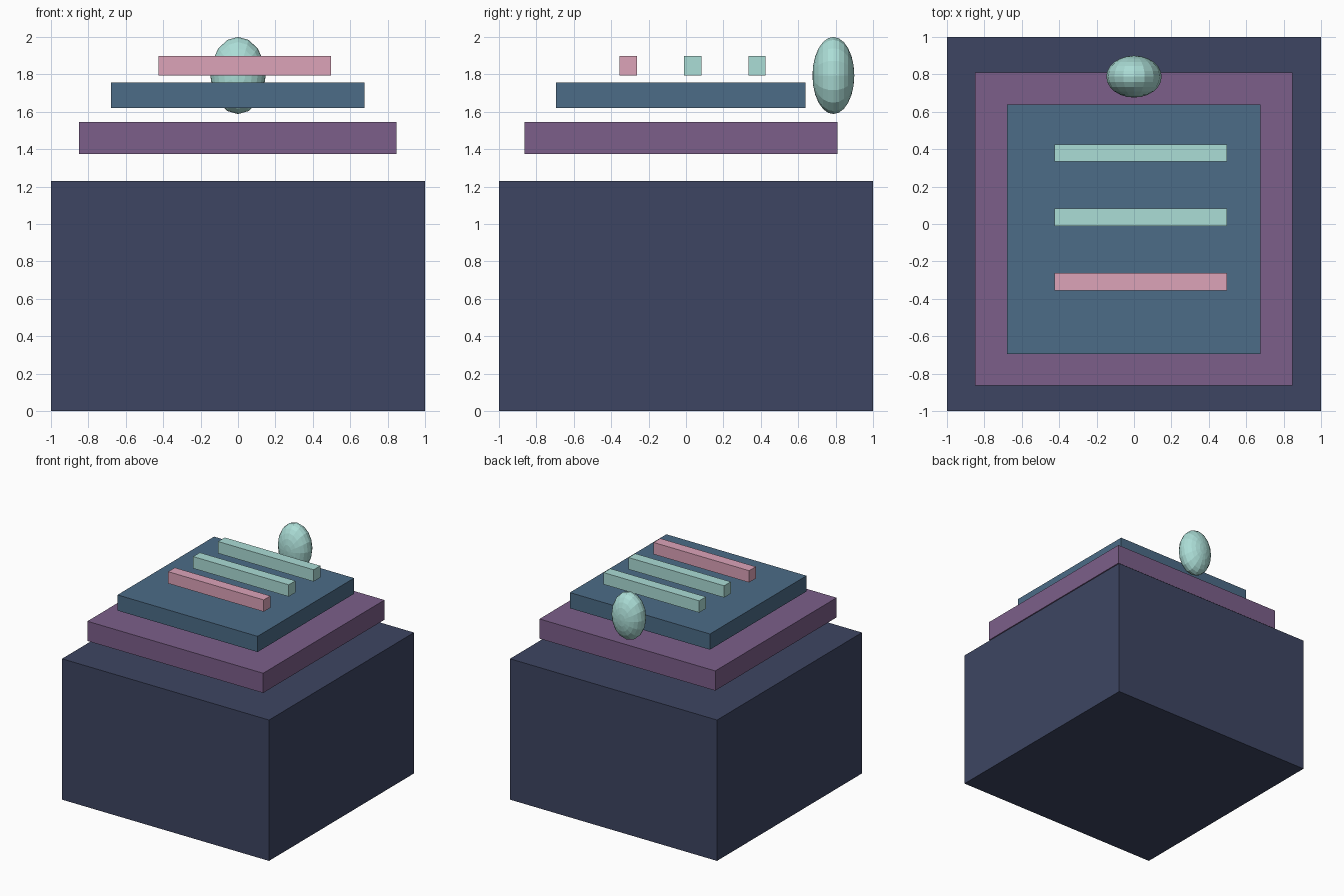
import bpy, math

if "Cube" in bpy.data.objects:
    bpy.data.objects.remove(bpy.data.objects["Cube"])

def material(name, hex_rgb):
    m = bpy.data.materials.new(name)
    srgb = [int(hex_rgb[i:i + 2], 16) / 255 for i in (0, 2, 4)]
    m.diffuse_color = [((c + 0.055) / 1.055) ** 2.4 for c in srgb] + [1]
    m.use_nodes = True
    m.node_tree.nodes["Principled BSDF"].inputs["Base Color"].default_value = m.diffuse_color
    return m

navy = material("navy", "3D4562")
purple = material("purple", "7C5F8A")
blue = material("blue", "4C6C87")
pink = material("pink", "DCA3B9")
mint = material("mint", "ABDDD6")

def box(name, x, y, z, mat):
    """Axis-aligned block from (min, max) pairs."""
    bpy.ops.mesh.primitive_cube_add(size=1, location=[(a + b) / 2 for a, b in (x, y, z)])
    ob = bpy.context.object
    ob.name = name
    ob.scale = [b - a for a, b in (x, y, z)]
    bpy.ops.object.transform_apply(location=False, rotation=False, scale=True)
    ob.data.materials.append(mat)

# Stepped, floating slabs
box("base_block", (-1, 1), (-1, 1), (0, 1.23), navy)
box("lower_slab", (-0.85, 0.848), (-0.864, 0.81), (1.374, 1.546), purple)
box("upper_slab", (-0.678, 0.675), (-0.694, 0.638), (1.62, 1.757), blue)

# Three bars hovering over the top slab
for i, (y, mat) in enumerate(((-0.309, pink), (0.036, mint), (0.38, mint))):
    box(f"bar_{i + 1}", (-0.426, 0.497), (y - 0.046, y + 0.046), (1.795, 1.898), mat)

# Faceted egg at the back, poles along y
bpy.ops.mesh.primitive_uv_sphere_add(segments=16, ring_count=12, radius=1,
                                     rotation=(math.pi / 2, 0, 0))
egg = bpy.context.object
egg.name = "egg"
bpy.ops.object.transform_apply(location=False, rotation=True, scale=False)
egg.location = (0, 0.788, 1.794)
egg.scale = (0.148, 0.112, 0.206)
bpy.ops.object.transform_apply(location=False, rotation=False, scale=True)
egg.data.materials.append(mint)
